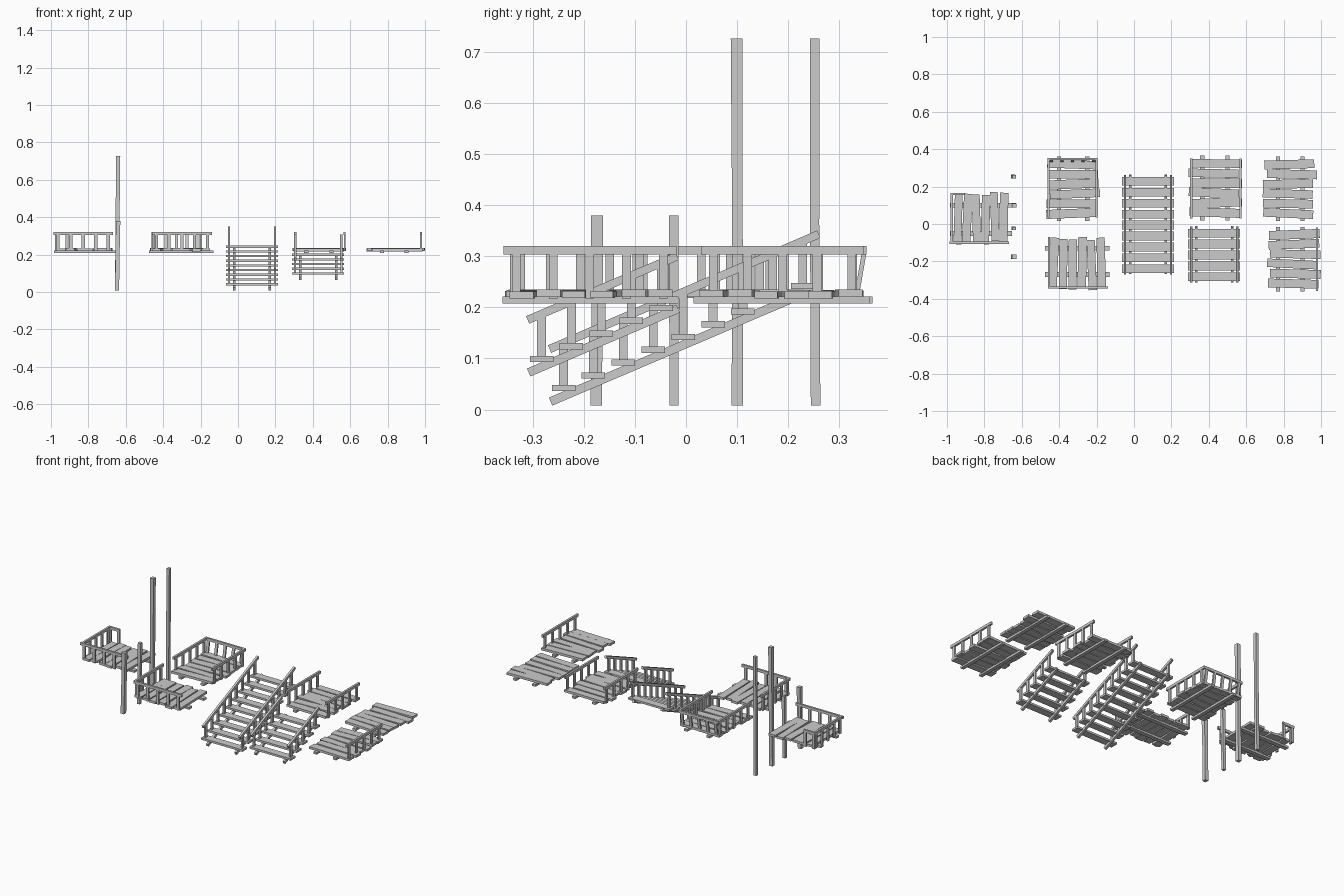
import bpy, bmesh, math, random
from mathutils import Matrix, Vector, Euler

if "Cube" in bpy.data.objects:
    bpy.data.objects.remove(bpy.data.objects["Cube"])

random.seed(4)


def boxes(name, items):
    """One mesh object from (centre, size, rotation) boxes."""
    bm = bmesh.new()
    for c, s, r in items:
        m = Matrix.Translation(c) @ Euler(r).to_matrix().to_4x4() @ Matrix.Diagonal((*s, 1))
        bmesh.ops.create_cube(bm, size=1, matrix=m)
    me = bpy.data.meshes.new(name)
    bm.to_mesh(me)
    bm.free()
    ob = bpy.data.objects.new(name, me)
    bpy.context.collection.objects.link(ob)
    return ob


def platform(name, x0, x1, y0, y1, along, joists):
    """Uneven planks running along one axis, on two crossing joists."""
    planks, n = [], 6
    cx, cy = (x0 + x1) / 2, (y0 + y1) / 2
    for i in range(n):
        t = (i + 0.5) / n
        rot = (0, 0, math.radians(random.uniform(-3, 3)))
        j = random.uniform(-0.012, 0.012)
        z = 0.2265 + random.uniform(-0.002, 0.002)
        w = random.uniform(0.84, 0.95) / n
        if along == 'x':
            planks.append(((cx + j, y0 + (y1 - y0) * t, z), (x1 - x0 - 0.012, (y1 - y0) * w, 0.014), rot))
        else:
            planks.append(((x0 + (x1 - x0) * t, cy + j, z), ((x1 - x0) * w, y1 - y0 - 0.012, 0.014), rot))
    boxes(name + "_planks", planks)
    beams = []
    for p in joists:
        if along == 'x':
            beams.append(((p, cy, 0.2145), (0.022, y1 - y0 + 0.03, 0.013), (0, 0, 0)))
        else:
            beams.append(((cx, p, 0.2145), (x1 - x0 + 0.04, 0.026, 0.013), (0, 0, 0)))
    boxes(name + "_joists", beams)


def railing(name, a, b, n=5, lean=0.0):
    """Top rail from a to b (xy points) with n upright posts."""
    a, b = Vector((*a, 0)), Vector((*b, 0))
    d = b - a
    ang = math.atan2(d.y, d.x)
    mid = (a + b) / 2
    parts = [((mid.x, mid.y, 0.312), (d.length + 0.012, 0.012, 0.016), (0, 0, ang))]
    for i in range(n):
        t = 0.06 + 0.88 * i / max(n - 1, 1)
        p = a + d * t
        parts.append(((p.x, p.y - lean * 0.04, 0.262), (0.017, 0.009, 0.088), (-lean, 0, ang)))
    boxes(name, parts)


def stairs(name, x0, x1, y0, z0, n):
    """Open treads on two stringers with a handrail on both sides."""
    dy, dz = 0.0586, 0.0250
    slope = math.atan2(dz, dy)
    ys = [y0 + dy * i for i in range(n)]
    zs = [z0 + dz * i for i in range(n)]
    cx = (x0 + x1) / 2
    boxes(name + "_treads", [((cx, y, z), (x1 - x0, 0.046, 0.012), (0, 0, 0)) for y, z in zip(ys, zs)])
    ym, zm = (ys[0] + ys[-1]) / 2, (zs[0] + zs[-1]) / 2
    length = (n * dy) / math.cos(slope)
    boxes(name + "_stringers", [((x, ym + 0.004, zm - 0.014), (0.014, length, 0.017), (slope, 0, 0))
                                for x in (x0 + 0.043, x1 - 0.043)])
    sides = (x0 + 0.015, x1 - 0.015)
    boxes(name + "_handrails", [((x, ym + 0.002, zm + 0.089), (0.013, length, 0.016), (slope, 0, 0))
                                for x in sides])
    boxes(name + "_rail_posts", [((x, y, z + 0.044), (0.010, 0.017, 0.082), (0, 0, 0))
                                 for x in sides for y, z in zip(ys, zs)])


# left platform, railed on two sides with a short return
platform("left_deck", -0.965, -0.672, -0.105, 0.17, 'y', (-0.05, 0.1))
railing("left_deck_front_rail", (-0.98, -0.1), (-0.675, -0.1))
railing("left_deck_side_rail", (-0.975, -0.1), (-0.975, 0.16))
railing("left_deck_short_rail", (-0.975, 0.16), (-0.91, 0.16), 2)

# back platform, railed on three sides with leaning posts at the back
platform("back_deck", -0.465, -0.185, 0.03, 0.345, 'x', (-0.40, -0.25))
railing("back_deck_rear_rail", (-0.457, 0.348), (-0.2, 0.348), 5, 0.17)
railing("back_deck_left_rail", (-0.457, 0.04), (-0.457, 0.345))
railing("back_deck_right_rail", (-0.2, 0.04), (-0.2, 0.345))

# front platform, corner railing
platform("front_deck", -0.455, -0.15, -0.35, -0.07, 'y', (-0.27, -0.13))
railing("front_deck_front_rail", (-0.455, -0.34), (-0.145, -0.34))
railing("front_deck_side_rail", (-0.455, -0.34), (-0.455, -0.075))

# platform with two side rails
platform("walkway", 0.292, 0.572, 0.035, 0.35, 'x', (0.365, 0.50))
for side, x in (("left", 0.306), ("right", 0.57)):
    railing("walkway_%s_rail" % side, (x, 0.035), (x, 0.343))

# plain platform and one-rail platform
platform("plain_deck", 0.693, 0.972, 0.03, 0.345, 'x', (0.77, 0.90))
platform("single_rail_deck", 0.712, 0.995, -0.345, -0.03, 'x', (0.77, 0.90))
railing("single_rail", (0.978, -0.352), (0.978, -0.025))

# two flights of stairs
stairs("long_stairs", -0.063, 0.213, -0.240, 0.042, 9)
stairs("short_stairs", 0.29, 0.568, -0.283, 0.099, 5)

# support posts: short and tall pairs, slightly uneven mid-joints
for i, (y, h, w) in enumerate(((-0.175, 0.38, 0.023), (-0.024, 0.38, 0.018),
                               (0.1, 0.727, 0.022), (0.253, 0.727, 0.018))):
    bm = bmesh.new()
    rings = []
    for z in (0.008, 0.5 * h, h):
        k = w / 2 * random.uniform(0.9, 1.05)
        ox, oy = -0.647 + 0.006 * z / h, y + random.uniform(-0.001, 0.001)
        rings.append([bm.verts.new((ox + sx * k, oy + sy * k, z))
                      for sx, sy in ((-1, -1), (1, -1), (1, 1), (-1, 1))])
    for lo, hi in zip(rings, rings[1:]):
        for j in range(4):
            bm.faces.new((lo[j], lo[(j + 1) % 4], hi[(j + 1) % 4], hi[j]))
    bm.faces.new(rings[0][::-1])
    bm.faces.new(rings[-1])
    me = bpy.data.meshes.new("support_post")
    bm.to_mesh(me)
    bm.free()
    bpy.context.collection.objects.link(bpy.data.objects.new("support_post_%d" % (i + 1), me))
